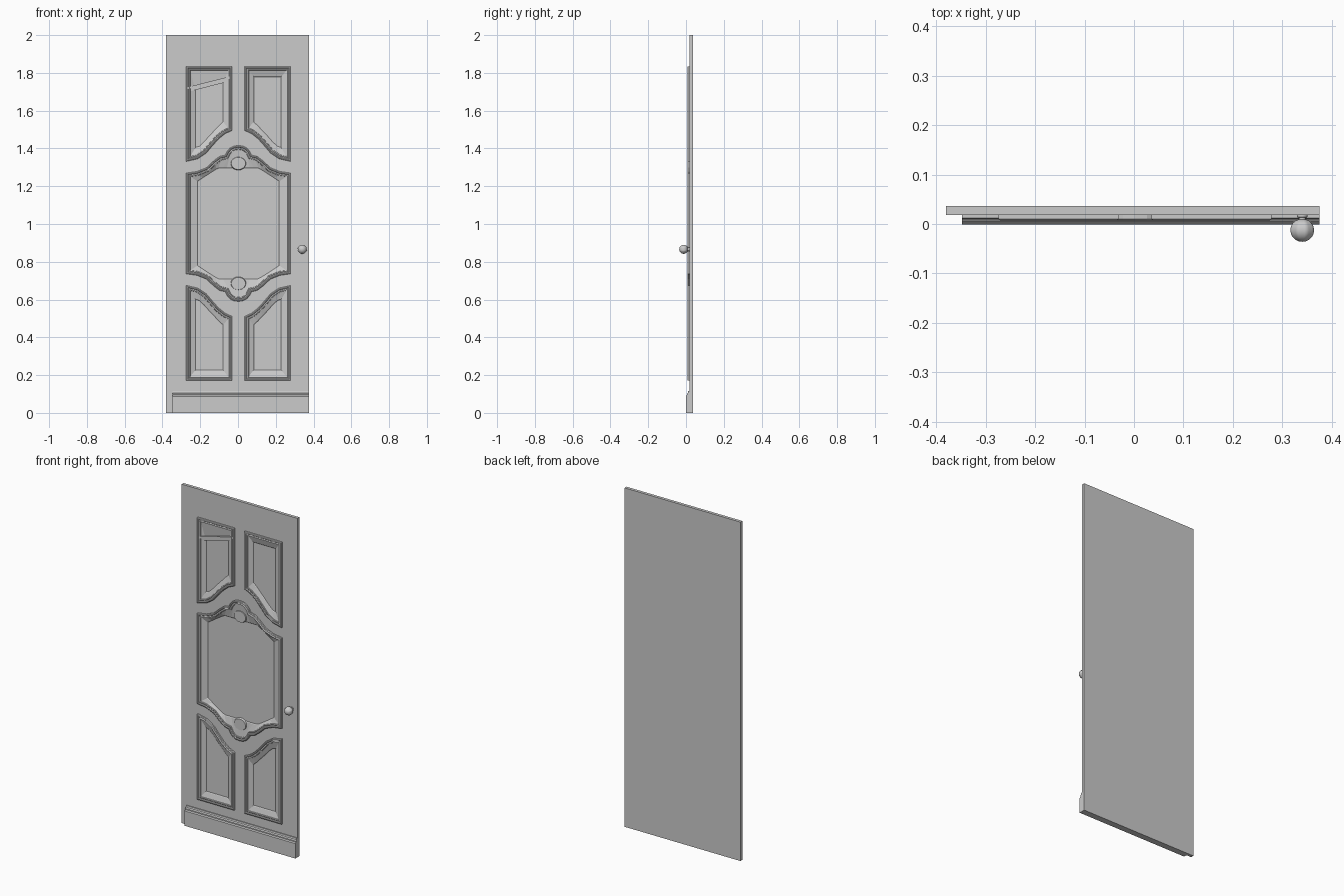
import bpy, bmesh, math
from mathutils import Vector

if "Cube" in bpy.data.objects:
    bpy.data.objects.remove(bpy.data.objects["Cube"])

FACE, BACK, FIELD = 0.018, 0.036, 0.026   # y of slab front, slab back, recessed fields
AX, AZ = 0.002, 1.003                     # mirror axes of the panel layout


def finish(name, bm):
    bmesh.ops.recalc_face_normals(bm, faces=bm.faces)
    mesh = bpy.data.meshes.new(name)
    bm.to_mesh(mesh)
    bm.free()
    obj = bpy.data.objects.new(name, mesh)
    bpy.context.collection.objects.link(obj)
    return obj


def prism(bm, a, b):
    """Closed solid between two matching rings of 3D points."""
    ra, rb = [bm.verts.new(p) for p in a], [bm.verts.new(p) for p in b]
    bm.faces.new(ra)
    bm.faces.new(rb[::-1])
    for i in range(len(ra)):
        j = (i + 1) % len(ra)
        bm.faces.new((ra[i], rb[i], rb[j], ra[j]))


def box(bm, x0, x1, y0, y1, z0, z1):
    ring = [(x0, z0), (x1, z0), (x1, z1), (x0, z1)]
    prism(bm, [(x, y0, z) for x, z in ring], [(x, y1, z) for x, z in ring])


def offset(pts, d):
    """Mitred inward offset of a closed 2D outline."""
    n = len(pts)
    v = [Vector(p) for p in pts]
    area = sum(v[i].x * v[(i + 1) % n].y - v[(i + 1) % n].x * v[i].y for i in range(n))
    s = 1 if area > 0 else -1
    out = []
    for i in range(n):
        e0 = (v[i] - v[i - 1]).normalized()
        e1 = (v[(i + 1) % n] - v[i]).normalized()
        n0, n1 = Vector((-e0.y, e0.x)) * s, Vector((-e1.y, e1.x)) * s
        out.append(v[i] + (n0 + n1) * (d / max(0.5, 1 + n0.dot(n1))))
    return out


# moulding section: inward offset, y
SECTION = [(0, FACE), (0, 0.010), (0.004, 0.007), (0.008, 0.007), (0.011, 0.011),
           (0.014, 0.011), (0.017, 0.009), (0.021, 0.010), (0.022, 0.014)]


def panel(name, outline, inner):
    """Moulding swept round the outline, sloping down to the inner field."""
    bm = bmesh.new()
    rings = [[(p[0], y, p[1]) for p in offset(outline, d)] for d, y in SECTION]
    rings.append([(x, FIELD - 0.003, z) for x, z in inner])
    rings.append([(p[0], FIELD, p[1]) for p in offset(inner, 0.004)])
    rows = [[bm.verts.new(p) for p in r] for r in rings]
    n = len(outline)
    for a, b in zip(rows, rows[1:]):
        for i in range(n):
            j = (i + 1) % n
            bm.faces.new((a[i], a[j], b[j], b[i]))
    return finish(name, bm)


# outlines of the upper right corner panel and the centre panel's quarter
corner = [(0.033, 0.832), (0.033, 0.492), (0.07, 0.475), (0.105, 0.447), (0.138, 0.41),
          (0.17, 0.372), (0.215, 0.342), (0.276, 0.328), (0.276, 0.832)]
corner_in = [(0.078, 0.78), (0.078, 0.535), (0.10, 0.515), (0.125, 0.488), (0.15, 0.462),
             (0.178, 0.43), (0.205, 0.405), (0.23, 0.397), (0.23, 0.78)]
quarter = [(0.276, 0.267), (0.22, 0.275), (0.17, 0.295), (0.13, 0.332), (0.10, 0.355),
           (0.07, 0.362), (0.06, 0.382), (0.044, 0.40), (0.024, 0.41), (0, 0.413)]
quarter_in = [(0.22, 0.225), (0.19, 0.245), (0.155, 0.268), (0.12, 0.290), (0.105, 0.297),
              (0.08, 0.297), (0.06, 0.297), (0.04, 0.297), (0.02, 0.297), (0, 0.297)]


def place(pts, sx, sz):
    return [(AX + sx * u, AZ + sz * w) for u, w in pts]


def full(q):
    top = q + [(-u, w) for u, w in q[-2::-1]]
    return place(top + [(u, -w) for u, w in top[::-1]], 1, 1)


panels = [("centre_panel", full(quarter), full(quarter_in))]
for sz, v in ((1, "upper"), (-1, "lower")):
    for sx, h in ((-1, "left"), (1, "right")):
        inner = place(corner_in, sx, sz)
        if (v, h) == ("upper", "left"):       # slanted head of this panel
            inner[0] = (inner[0][0], 1.755)
            inner[-1] = (inner[-1][0], 1.715)
        panels.append((f"{v}_{h}_panel", place(corner, sx, sz), inner))

# slab with recesses cut behind every panel
bm = bmesh.new()
box(bm, -0.38, 0.375, FACE, BACK, 0, 2)
slab = finish("door_slab", bm)
bm = bmesh.new()
for name, outline, inner in panels:
    panel(name, outline, inner)
    ring = offset(outline, 0.01)
    prism(bm, [(p[0], 0, p[1]) for p in ring], [(p[0], FIELD, p[1]) for p in ring])
cutter = finish("recess_cutter", bm)
cutter.hide_render = True
mod = slab.modifiers.new("recesses", 'BOOLEAN')
mod.operation, mod.solver, mod.object = 'DIFFERENCE', 'EXACT', cutter
bpy.context.view_layer.objects.active = slab
bpy.ops.object.modifier_apply(modifier=mod.name)
bpy.data.objects.remove(cutter)

# slanted bar across the upper left panel
bm = bmesh.new()
for z0, z1, y in ((0, 0.012, 0.010), (-0.014, 0, 0.014)):
    bar = [(-0.266, 1.713 + z0), (-0.038, 1.771 + z0), (-0.038, 1.771 + z1), (-0.266, 1.713 + z1)]
    prism(bm, [(x, y, z) for x, z in bar], [(x, FIELD, z) for x, z in bar])
finish("slanted_bar", bm)

# round bosses at the top and bottom of the centre panel
for s, name in ((1, "upper_boss"), (-1, "lower_boss")):
    bm = bmesh.new()
    rings = [[(AX + r * math.cos(a), y, AZ + s * 0.318 + 0.85 * r * math.sin(a))
              for a in (math.tau * i / 24 for i in range(24))]
             for r, y in ((0.042, FIELD), (0.038, 0.014))]
    prism(bm, *rings)
    finish(name, bm)

# kick board with stepped top
kick = [(FACE, 0), (-0.001, 0), (-0.001, 0.088), (0.004, 0.094), (0.004, 0.101),
        (0.010, 0.106), (0.012, 0.115), (FACE, 0.115)]
bm = bmesh.new()
prism(bm, [(-0.348, y, z) for y, z in kick], [(0.375, y, z) for y, z in kick])
finish("kick_board", bm)

# fluted knob turned about y, with its stem
bm = bmesh.new()
turned = [(0.011, FACE), (0.011, 0.014), (0.007, 0.013), (0.007, 0.009)]
turned += [(0.0245 * math.sin(t), -0.0125 + 0.0235 * math.cos(t))
           for t in (math.pi * k / 10 for k in range(2, 10))]
SEG = 32
rows = []
for k, (r, y) in enumerate(turned):
    row = []
    for i in range(SEG):
        rr = r * (0.94 if k > 3 and i % 4 == 0 else 1)
        a = math.tau * i / SEG
        row.append(bm.verts.new((0.34 + rr * math.cos(a), y, 0.866 + rr * math.sin(a))))
    rows.append(row)
tip = bm.verts.new((0.34, -0.036, 0.866))
for a, b in zip(rows, rows[1:]):
    for i in range(SEG):
        j = (i + 1) % SEG
        bm.faces.new((a[i], a[j], b[j], b[i]))
for i in range(SEG):
    bm.faces.new((rows[-1][i], rows[-1][(i + 1) % SEG], tip))
knob = finish("knob", bm)
bpy.context.view_layer.objects.active = knob
knob.select_set(True)
bpy.ops.object.shade_smooth_by_angle(angle=math.radians(35))
